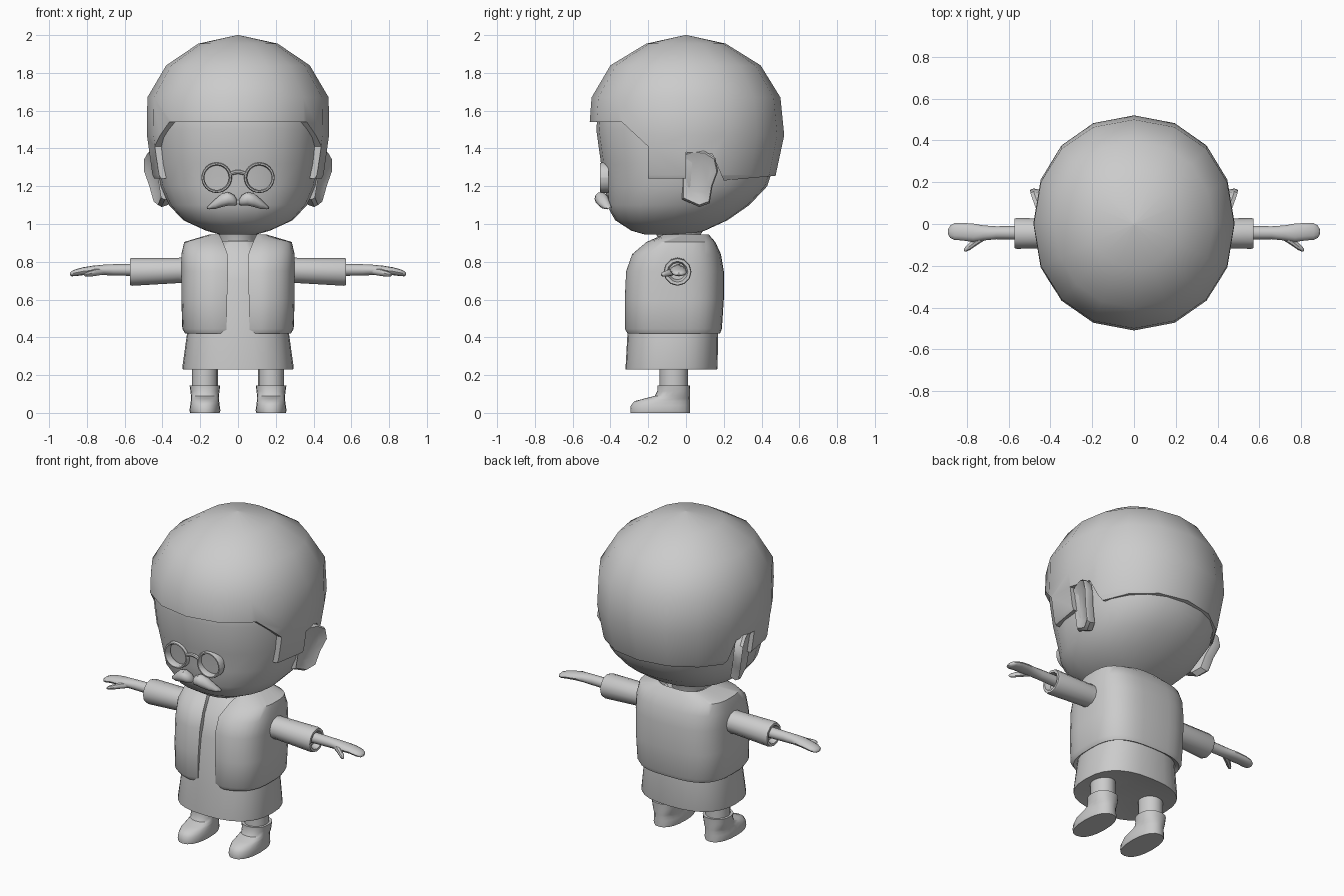
import bpy, bmesh, math

clay = bpy.data.materials.new("plain_grey")
clay.diffuse_color = (0.6, 0.6, 0.6, 1)


def make(name, verts, faces, mat=True):
    me = bpy.data.meshes.new(name)
    me.from_pydata(verts, [], faces)
    bm = bmesh.new()
    bm.from_mesh(me)
    bmesh.ops.recalc_face_normals(bm, faces=bm.faces)
    bm.to_mesh(me)
    bm.free()
    ob = bpy.data.objects.new(name, me)
    bpy.context.collection.objects.link(ob)
    me.materials.append(clay)
    return ob


def skin(name, rings, caps=True):
    """Join equal closed rings into a skin."""
    n = len(rings[0])
    faces = [(i * n + j, i * n + (j + 1) % n, (i + 1) * n + (j + 1) % n, (i + 1) * n + j)
             for i in range(len(rings) - 1) for j in range(n)]
    if caps:
        faces += [tuple(range(n)), tuple(range((len(rings) - 1) * n, len(rings) * n))]
    return make(name, [p for r in rings for p in r], faces)


def spow(v, e):
    return math.copysign(abs(v) ** e, v)


def oval(t, z, rx, yf, yb, n, cx=0):
    """Point on a rounded outline, t = 0 at the front."""
    cy, ry = (yf + yb) / 2, (yb - yf) / 2
    return (cx + rx * spow(math.sin(t), 2 / n), cy - ry * spow(math.cos(t), 2 / n), z)


def loft(name, rows, n=2.2, seg=24, cx=0):
    """Rows are (height, half width, front y, back y)."""
    return skin(name, [[oval(2 * math.pi * j / seg, *r, n, cx) for j in range(seg)] for r in rows])


def tube(name, pts, s=1, seg=12):
    """Rings along x, points are (x, y, z, radius y, radius z)."""
    return skin(name, [[(s * x, y + ry * math.cos(2 * math.pi * j / seg),
                         z + rz * math.sin(2 * math.pi * j / seg)) for j in range(seg)]
                       for x, y, z, ry, rz in pts])


# Head and neck
loft("head", [(0.945, 0.10, -0.22, 0.04), (0.965, 0.17, -0.29, 0.10), (1.02, 0.29, -0.375, 0.22),
              (1.10, 0.365, -0.42, 0.335), (1.20, 0.41, -0.425, 0.43), (1.32, 0.435, -0.45, 0.47),
              (1.50, 0.45, -0.475, 0.48), (1.66, 0.44, -0.46, 0.47), (1.80, 0.34, -0.36, 0.36),
              (1.91, 0.18, -0.18, 0.18), (1.94, 0.03, -0.03, 0.03)], 2.25)
loft("neck", [(0.84, 0.10, -0.15, 0.07), (0.93, 0.10, -0.15, 0.07), (1.0, 0.12, -0.19, 0.11)], 2)

# Hair: rounded dome trimmed to a side outline
hair = loft("hair", [(1.15, 0.40, -0.42, 0.42), (1.26, 0.453, -0.48, 0.475), (1.47, 0.482, -0.515, 0.52),
                     (1.67, 0.48, -0.50, 0.50), (1.84, 0.38, -0.40, 0.395), (1.955, 0.21, -0.21, 0.21),
                     (2.0, 0.004, -0.004, 0.004)], 2.12, 16)
outline = [(-0.7, 1.54), (-0.34, 1.54), (-0.2, 1.41), (-0.2, 1.24), (0, 1.24), (0, 1.38), (0.14, 1.37),
           (0.2, 1.23), (0.47, 1.255), (0.7, 1.27), (0.7, 2.2), (-0.7, 2.2)]
cutter = skin("hair_cutter", [[(x, y, z) for y, z in outline] for x in (-0.8, 0.8)])
cutter.hide_render = True
mod = hair.modifiers.new("trim", "BOOLEAN")
mod.operation, mod.solver, mod.object = "INTERSECT", "EXACT", cutter
bpy.context.view_layer.objects.active = hair
bpy.ops.object.modifier_apply(modifier="trim")
bpy.data.objects.remove(cutter)

# Robe and its closed hem
loft("robe", [(0.25, 0.10, -0.2, 0.05), (0.23, 0.292, -0.32, 0.165), (0.24, 0.295, -0.32, 0.167),
              (0.42, 0.27, -0.31, 0.17), (0.70, 0.25, -0.285, 0.16), (0.83, 0.21, -0.25, 0.12),
              (0.91, 0.12, -0.17, 0.08)], 2.5, 28)

# Vest: open-fronted wrap with rolled edges
vest_rows = [(0.44, 0.25, -0.27, 0.14, 0.06), (0.42, 0.28, -0.315, 0.18, 0.06),
             (0.445, 0.295, -0.33, 0.19, 0.06), (0.60, 0.30, -0.33, 0.20, 0.058),
             (0.75, 0.30, -0.322, 0.20, 0.052), (0.84, 0.30, -0.29, 0.185, 0.055),
             (0.905, 0.285, -0.215, 0.155, 0.08), (0.945, 0.15, -0.14, 0.12, 0.10),
             (0.91, 0.12, -0.12, 0.09, 0.10)]
cols, verts = 36, []
for z, rx, yf, yb, gap in vest_rows:
    n = 3.0
    t0 = math.asin((gap / rx) ** (n / 2))
    for j in range(cols + 1):
        x, y, zz = oval(t0 + (2 * math.pi - 2 * t0) * j / cols, z, rx, yf, yb, n)
        verts.append((x, y, zz))
    # roll the two front edges inward
    row = len(verts) - cols - 1
    for k, s in ((row, 1), (row + cols, -1)):
        x, y, zz = verts[k]
        verts[k] = (s * gap, y + 0.022, zz)
w = cols + 3
grid = []
for r in range(len(vest_rows)):
    line = verts[r * (cols + 1):(r + 1) * (cols + 1)]
    a, b = line[0], line[-1]
    grid += [(a[0], a[1] + 0.06, a[2])] + line + [(b[0], b[1] + 0.06, b[2])]
make("vest", grid, [(r * w + j, r * w + j + 1, (r + 1) * w + j + 1, (r + 1) * w + j)
                    for r in range(len(vest_rows) - 1) for j in range(w - 1)])

# Glasses: two flat-sided rims and an arched bridge
for s, side in ((1, "left"), (-1, "right")):
    rings = []
    for j in range(24):
        a = 2 * math.pi * j / 24
        rings.append([(s * 0.113 + r * math.cos(a), y, 1.245 + r * math.sin(a))
                      for r, y in ((0.065, -0.41), (0.065, -0.445), (0.070, -0.455),
                                   (0.077, -0.455), (0.081, -0.445), (0.081, -0.41))])
    skin("glasses_rim_" + side, rings + [rings[0]], caps=False)
tube("glasses_bridge", [(x, -0.445, 1.275 - 6 * x * x, 0.011, 0.011)
                        for x in (-0.045, -0.03, -0.015, 0, 0.015, 0.03, 0.045)], seg=8)

ear_outline = [(-0.02, 1.37), (0.03, 1.39), (0.10, 1.385), (0.155, 1.35), (0.17, 1.28),
               (0.14, 1.20), (0.125, 1.11), (0.07, 1.09), (-0.02, 1.13)]

for s, side in ((1, "left"), (-1, "right")):
    # Moustache half
    tube("moustache_" + side, [(0.004, -0.435, 1.115, 0.015, 0.012), (0.02, -0.443, 1.125, 0.03, 0.028),
                               (0.05, -0.448, 1.134, 0.036, 0.036), (0.085, -0.443, 1.126, 0.034, 0.036),
                               (0.12, -0.430, 1.106, 0.028, 0.026), (0.15, -0.415, 1.09, 0.02, 0.012),
                               (0.165, -0.405, 1.083, 0.01, 0.004)], s)
    # Ear: tilted flap, narrowing toward the lobe
    layers = []
    for dx, k in ((-0.05, 0.92), (-0.01, 1.0), (0.008, 0.93), (-0.012, 0.6)):
        ring = []
        for y, z in ear_outline:
            y, z = 0.07 + (y - 0.07) * k, 1.25 + (z - 1.25) * k
            ring.append((s * (0.435 + 0.36 * max(y, 0) + 0.22 * min(0, z - 1.3) + dx), y, z))
        layers.append(ring)
    skin("ear_" + side, layers)

    # Sleeve with a recessed cuff
    tube("sleeve_" + side, [(0.24, -0.045, 0.755, 0.075, 0.07), (0.32, -0.045, 0.754, 0.068, 0.067),
                            (0.56, -0.045, 0.747, 0.074, 0.074), (0.573, -0.045, 0.747, 0.07, 0.07),
                            (0.573, -0.045, 0.747, 0.055, 0.055), (0.54, -0.045, 0.75, 0.045, 0.045)], s)
    # Forearm, mitten hand, thumb and small finger
    tube("hand_" + side, [(0.52, -0.042, 0.757, 0.033, 0.032), (0.66, -0.042, 0.757, 0.031, 0.03),
                          (0.72, -0.043, 0.757, 0.036, 0.027), (0.77, -0.042, 0.755, 0.044, 0.024),
                          (0.82, -0.037, 0.75, 0.042, 0.021), (0.86, -0.036, 0.742, 0.04, 0.018),
                          (0.88, -0.037, 0.737, 0.03, 0.014), (0.89, -0.038, 0.735, 0.012, 0.006)], s)
    tube("thumb_" + side, [(0.70, -0.05, 0.752, 0.018, 0.018), (0.75, -0.078, 0.745, 0.022, 0.019),
                           (0.785, -0.105, 0.737, 0.019, 0.016), (0.805, -0.12, 0.733, 0.013, 0.012),
                           (0.815, -0.125, 0.731, 0.004, 0.004)], s, 8)

    # Leg and boot
    loft("leg_" + side, [(0.12, 0.068, -0.14, 0.01), (0.26, 0.068, -0.14, 0.01)], 2, 16, s * 0.175)
    loft("boot_" + side, [(0, 0.078, -0.295, 0.02), (0.012, 0.082, -0.295, 0.02),
                          (0.04, 0.078, -0.292, 0.02), (0.062, 0.075, -0.272, 0.02),
                          (0.076, 0.073, -0.22, 0.02), (0.09, 0.074, -0.165, 0.02),
                          (0.115, 0.077, -0.152, 0.02), (0.145, 0.081, -0.152, 0.022),
                          (0.145, 0.066, -0.138, 0.008)], 2.3, 20, s * 0.175)

# Smooth shading with crisp edges
bpy.ops.object.select_all(action="DESELECT")
for ob in bpy.context.scene.objects:
    ob.select_set(True)
    bpy.context.view_layer.objects.active = ob
bpy.ops.object.shade_smooth_by_angle(angle=math.radians(42))
